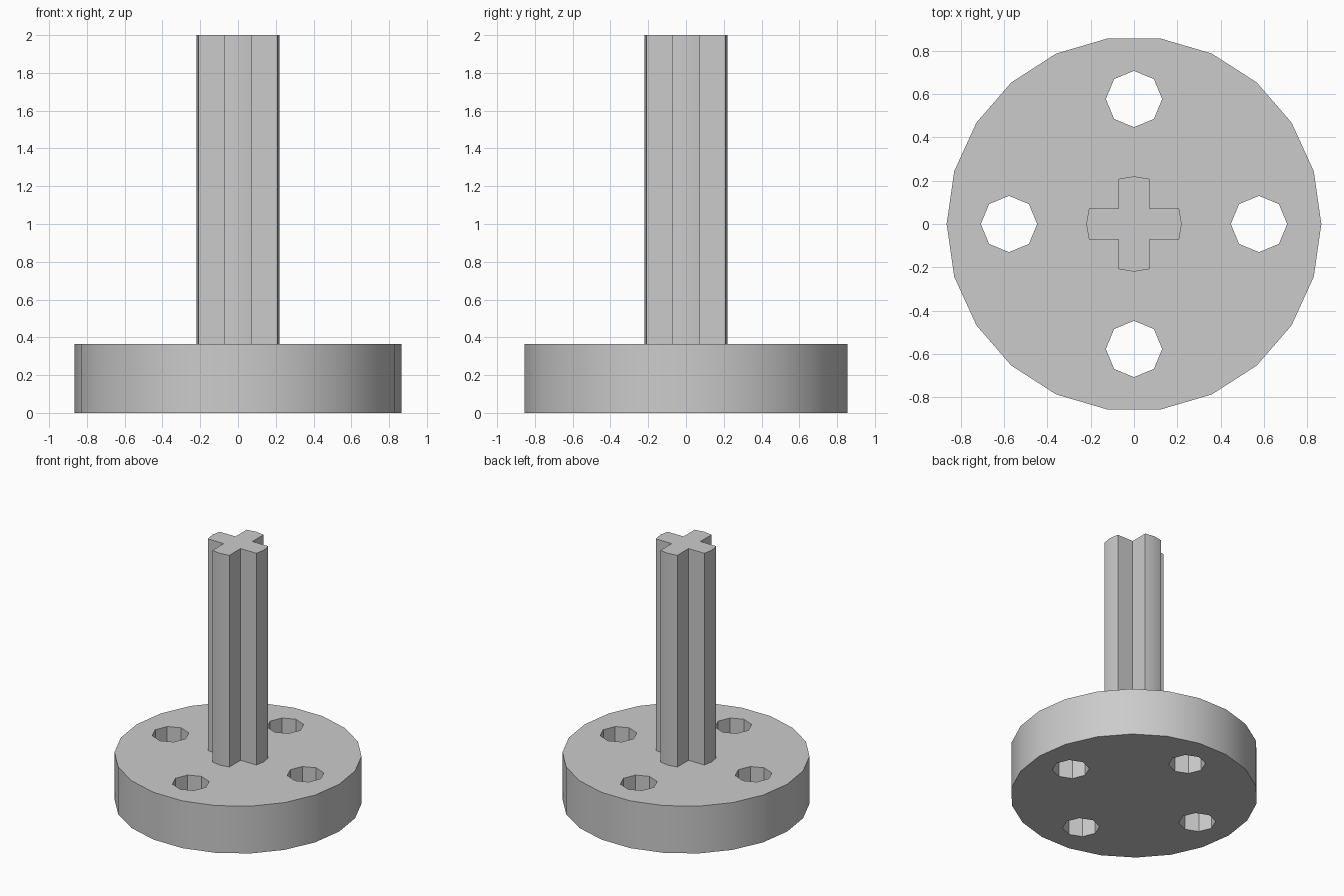
import bpy
import bmesh
from math import cos, sin, pi, radians

default_cube = bpy.data.objects.get("Cube")
if default_cube:
    bpy.data.objects.remove(default_cube, do_unlink=True)

DISC_RADIUS, DISC_HEIGHT = 0.865, 0.365
HOLE_RADIUS, HOLE_OFFSET = 0.13, 0.577
TOP = 2.0

grey = bpy.data.materials.new("light grey")
grey.use_nodes = True
grey.diffuse_color = (0.6, 0.6, 0.6, 1)
grey.node_tree.nodes["Principled BSDF"].inputs["Base Color"].default_value = grey.diffuse_color


def polygon(sides, radius, cx=0.0, cy=0.0):
    steps = [2 * pi * i / sides for i in range(sides)]
    return [(cx + radius * cos(a), cy + radius * sin(a)) for a in steps]


def prism(name, outline, bottom, top):
    """Extrude a counter-clockwise outline upwards into a closed solid."""
    bm = bmesh.new()
    base = bm.faces.new([bm.verts.new((x, y, bottom)) for x, y in outline])
    raised = bmesh.ops.extrude_face_region(bm, geom=[base], use_keep_orig=True)
    verts = [v for v in raised["geom"] if isinstance(v, bmesh.types.BMVert)]
    bmesh.ops.translate(bm, verts=verts, vec=(0, 0, top - bottom))
    bmesh.ops.recalc_face_normals(bm, faces=bm.faces)
    mesh = bpy.data.meshes.new(name)
    bm.to_mesh(mesh)
    bm.free()
    mesh.materials.append(grey)
    obj = bpy.data.objects.new(name, mesh)
    bpy.context.collection.objects.link(obj)
    return obj


def activate(obj):
    bpy.ops.object.select_all(action="DESELECT")
    obj.select_set(True)
    bpy.context.view_layer.objects.active = obj


# Round base disc with four octagonal through holes
disc = prism("base_disc", polygon(22, DISC_RADIUS), 0, DISC_HEIGHT)
for k in range(4):
    cx, cy = HOLE_OFFSET * cos(k * pi / 2), HOLE_OFFSET * sin(k * pi / 2)
    cutter = prism("hole_cutter", polygon(8, HOLE_RADIUS, cx, cy), -0.1, DISC_HEIGHT + 0.1)
    cutter.hide_render = True
    cut = disc.modifiers.new("hole", "BOOLEAN")
    cut.operation = "DIFFERENCE"
    cut.solver = "EXACT"
    cut.object = cutter
    activate(disc)
    bpy.ops.object.modifier_apply(modifier=cut.name)
    bpy.data.objects.remove(cutter, do_unlink=True)

# Cross-section axle: one arm turned four times, with a slightly domed tip
arm = [(0.072, -0.072), (0.208, -0.072), (0.22, 0), (0.208, 0.072)]
cross = []
for k in range(4):
    c, s = round(cos(k * pi / 2)), round(sin(k * pi / 2))
    cross += [(c * x - s * y, s * x + c * y) for x, y in arm]
axle = prism("cross_axle", cross, DISC_HEIGHT, TOP)

for part in (disc, axle):
    activate(part)
    bpy.ops.object.shade_smooth_by_angle(angle=radians(30))
